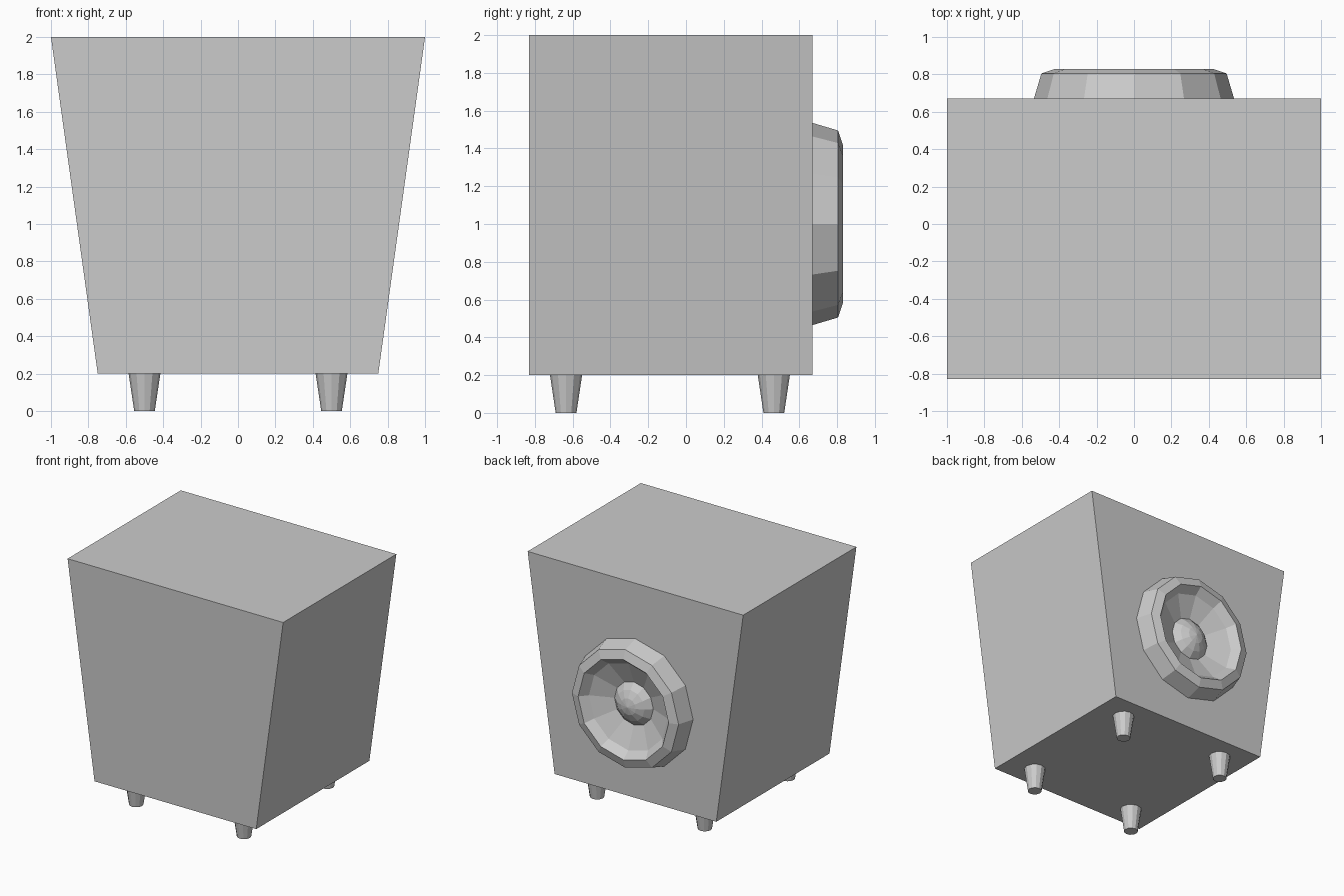
import bpy, bmesh, math

if "Cube" in bpy.data.objects:
    bpy.data.objects.remove(bpy.data.objects["Cube"])

SIDES = 12
grey = bpy.data.materials.new("plain grey")
grey.diffuse_color = (0.6, 0.6, 0.6, 1)
grey.use_nodes = True
grey.node_tree.nodes["Principled BSDF"].inputs["Base Color"].default_value = grey.diffuse_color


def finish(name, bm):
    bmesh.ops.recalc_face_normals(bm, faces=bm.faces)
    mesh = bpy.data.meshes.new(name)
    bm.to_mesh(mesh)
    bm.free()
    mesh.materials.append(grey)
    obj = bpy.data.objects.new(name, mesh)
    bpy.context.collection.objects.link(obj)
    return obj


def lathe(name, profile, to_point):
    """Closed faceted solid from (radius, height) pairs; radius 0 is a tip."""
    bm = bmesh.new()
    rings = []
    for r, h in profile:
        count = SIDES if r else 1
        angles = [2 * math.pi * i / SIDES for i in range(count)]
        rings.append([bm.verts.new(to_point(r * math.cos(a), r * math.sin(a), h))
                      for a in angles])
    for low, high in zip(rings, rings[1:]):
        for i in range(SIDES):
            j = (i + 1) % SIDES
            if len(high) == 1:
                bm.faces.new((low[i], low[j], high[0]))
            else:
                bm.faces.new((low[i], low[j], high[j], high[i]))
    for ring in (rings[0], rings[-1]):
        if len(ring) > 1:
            bm.faces.new(ring)
    return finish(name, bm)


# Cabinet: box whose sides lean outwards towards the top
bm = bmesh.new()
bmesh.ops.create_cube(bm, size=2)
for v in bm.verts:
    top = v.co.z > 0
    v.co.x *= 1.0 if top else 0.75
    v.co.y = v.co.y * 0.75 - 0.08
    v.co.z = 2.0 if top else 0.2
finish("cabinet", bm)

# Speaker on the back: bevelled surround, lip, sunken cone and domed cap
speaker = [(0.535, 0.67), (0.495, 0.805), (0.42, 0.83), (0.365, 0.765),
           (0.18, 0.69), (0.13, 0.735), (0.07, 0.765), (0, 0.78)]
lathe("speaker", speaker, lambda x, y, h: (x, h, 1.0 + y))

# Four tapered feet
for fx in (-0.5, 0.5):
    for fy in (-0.635, 0.465):
        lathe("foot", [(0.055, 0), (0.085, 0.2)],
              lambda x, y, h: (fx + x, fy + y, h))
